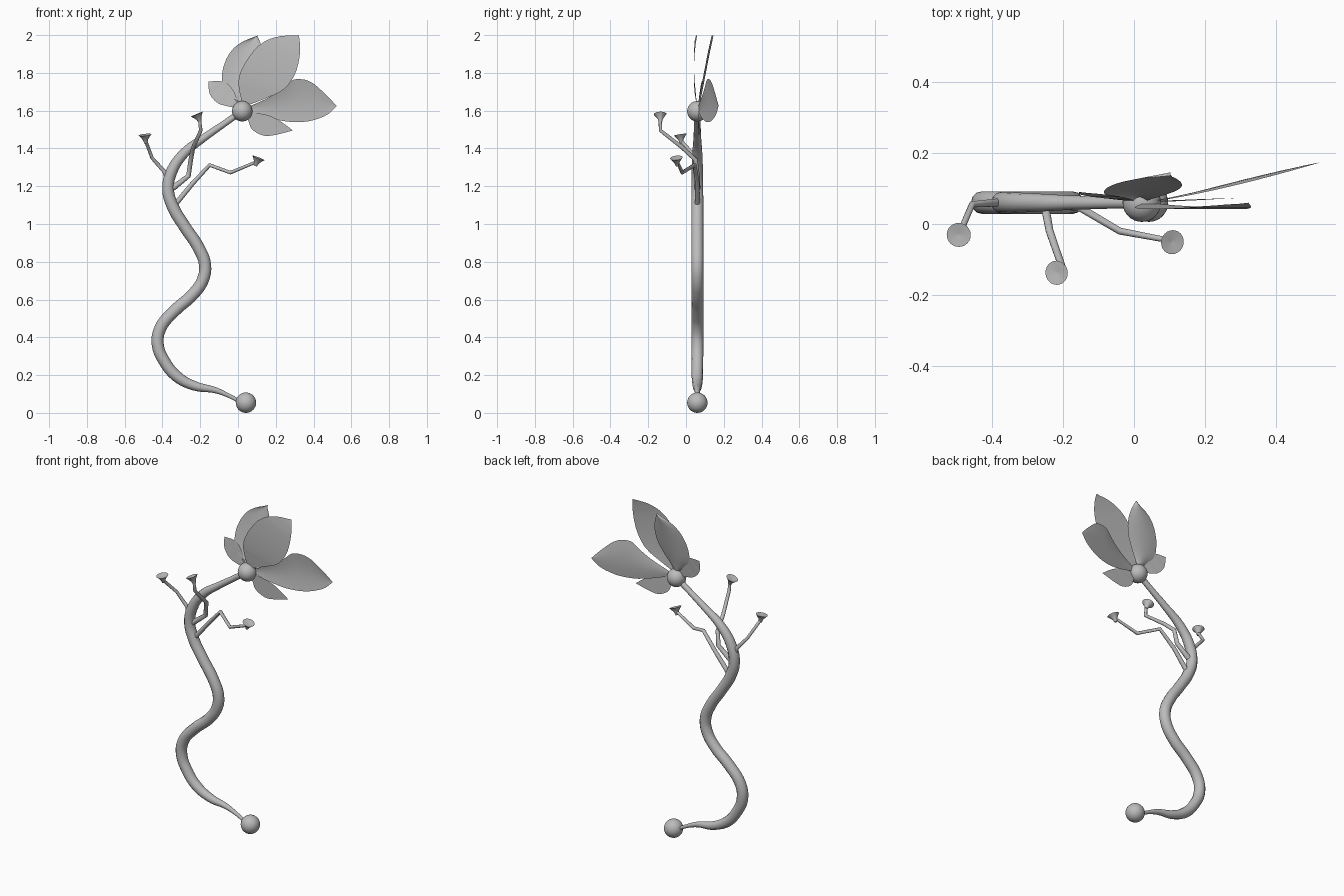
import bpy, bmesh, math
from mathutils import Vector
from mathutils.geometry import interpolate_bezier

if "Cube" in bpy.data.objects:
    bpy.data.objects.remove(bpy.data.objects["Cube"])

grey = bpy.data.materials.new("soft grey")
grey.diffuse_color = (0.5, 0.5, 0.5, 1)
grey.use_nodes = True
grey.node_tree.nodes["Principled BSDF"].inputs["Base Color"].default_value = grey.diffuse_color


def add_mesh(name, bm, angle=60):
    bmesh.ops.recalc_face_normals(bm, faces=bm.faces)
    me = bpy.data.meshes.new(name)
    bm.to_mesh(me)
    bm.free()
    ob = bpy.data.objects.new(name, me)
    bpy.context.collection.objects.link(ob)
    finish(ob, angle)
    return ob


def finish(ob, angle):
    ob.data.materials.clear()
    ob.data.materials.append(grey)
    bpy.ops.object.select_all(action='DESELECT')
    ob.select_set(True)
    bpy.context.view_layer.objects.active = ob
    bpy.ops.object.shade_smooth_by_angle(angle=math.radians(angle))


def ball(name, loc, r):
    bm = bmesh.new()
    bmesh.ops.create_uvsphere(bm, u_segments=32, v_segments=16, radius=r)
    bmesh.ops.translate(bm, verts=bm.verts, vec=loc)
    add_mesh(name, bm)


def tube(name, pts, smooth):
    """pts: (x, y, z, radius)"""
    cu = bpy.data.curves.new(name, 'CURVE')
    cu.dimensions = '3D'
    cu.bevel_depth = 1.0
    cu.bevel_resolution = 4
    cu.resolution_u = 6
    cu.use_fill_caps = True
    sp = cu.splines.new('BEZIER')
    sp.bezier_points.add(len(pts) - 1)
    for bp, (x, y, z, r) in zip(sp.bezier_points, pts):
        bp.co = (x, y, z)
        bp.radius = r
        bp.handle_left_type = bp.handle_right_type = 'AUTO' if smooth else 'VECTOR'
    ob = bpy.data.objects.new(name, cu)
    bpy.context.collection.objects.link(ob)
    bpy.ops.object.select_all(action='DESELECT')
    ob.select_set(True)
    bpy.context.view_layer.objects.active = ob
    bpy.ops.object.convert(target='MESH')
    finish(bpy.context.object, 60)


def cup(name, base, axis, r=0.034, h=0.045):
    """small flared trumpet with a shallow dished top"""
    bm = bmesh.new()
    q = Vector((0, 0, 1)).rotation_difference(Vector(axis))
    base, n, prev = Vector(base), 24, None
    for k, f in ((0.25, 0), (0.4, 0.4), (0.72, 0.75), (1, 1), (0.9, 1.0), (0.1, 0.85)):
        ring = [bm.verts.new(base + q @ Vector((r * k * math.cos(a), r * k * math.sin(a), h * f)))
                for a in (2 * math.pi * i / n for i in range(n))]
        if prev:
            for i in range(n):
                j = (i + 1) % n
                bm.faces.new((prev[i], prev[j], ring[j], ring[i]))
        else:
            bm.faces.new(ring[::-1])
        prev = ring
    bm.faces.new(prev)
    add_mesh(name, bm, 50)


def edge_line(pts, n):
    """smooth line through pts, sampled at n+1 places"""
    p = [Vector((x, 0, z)) for x, z in pts]
    out = []
    for i in range(len(p) - 1):
        a, b = p[max(i - 1, 0)], p[min(i + 2, len(p) - 1)]
        seg = interpolate_bezier(p[i], p[i] + (p[i + 1] - a) / 6, p[i + 1] - (b - p[i]) / 6, p[i + 1], 9)
        out += seg[:-1]
    out.append(p[-1])
    return [out[round(i * (len(out) - 1) / n)] for i in range(n + 1)]


def petal(name, left, right, depth, n=20, m=8):
    """thin sheet between two edges; depth(x, z, t, s) gives y"""
    bm = bmesh.new()
    L, R = edge_line(left, n), edge_line(right, n)
    rows = []
    for i in range(n + 1):
        row = []
        for j in range(m + 1):
            s = j / m
            v = L[i].lerp(R[i], s)
            v.y = depth(v.x, v.z, i / n, s)
            row.append(bm.verts.new(v))
        rows.append(row)
    for a, b in zip(rows, rows[1:]):
        for j in range(m):
            bm.faces.new((a[j], a[j + 1], b[j + 1], b[j]))
    bmesh.ops.remove_doubles(bm, verts=bm.verts, dist=1e-4)
    add_mesh(name, bm, 180)


# winding stem with balls at both ends
Y = 0.06
stem = [(0.01, .06, .010), (-.053, .093, .011), (-.12, .12, .016), (-.23, .143, .025),
        (-.32, .19, .03), (-.386, .267, .031), (-.425, .363, .032), (-.41, .45, .032),
        (-.333, .543, .032), (-.238, .628, .032), (-.185, .707, .032), (-.175, .787, .032),
        (-.21, .877, .032), (-.28, .983, .032), (-.344, 1.09, .032), (-.37, 1.184, .031),
        (-.35, 1.28, .030), (-.28, 1.38, .026), (-.175, 1.46, .020), (-.07, 1.533, .017),
        (.01, 1.59, .017)]
tube("stem", [(x, Y, z, r) for x, z, r in stem], True)
ball("root_ball", (.042, Y, .054), .054)
ball("flower_centre", (.022, Y, 1.597), .054)

# three crooked twigs, each with a cup
tube("left_twig", [(-.365, .06, 1.2, .016), (-.388, .06, 1.275, .011), (-.455, .055, 1.35, .009),
                   (-.487, -.02, 1.435, .009)], False)
cup("left_cup", (-.488, -.024, 1.428), (-.1, -.15, 1))
tube("middle_twig", [(-.345, .06, 1.19, .016), (-.262, .06, 1.255, .013), (-.25, .05, 1.34, .012),
                     (-.237, -.02, 1.405, .011), (-.197, -.135, 1.495, .010), (-.203, -.137, 1.55, .008)], False)
cup("middle_cup", (-.2, -.135, 1.54), (-.42, -.05, 1))
tube("right_twig", [(-.335, .06, 1.1, .014), (-.24, .06, 1.215, .012), (-.15, .045, 1.312, .011),
                    (-.04, -.02, 1.272, .010), (.088, -.044, 1.325, .008)], False)
cup("right_cup", (.092, -.046, 1.308), (.38, -.12, 1))

# five thin petals, outlined in the front plane
petal("small_left_petal",
      [(.01, 1.61), (-.04, 1.62), (-.107, 1.64), (-.15, 1.69), (-.155, 1.755)],
      [(.01, 1.61), (-.005, 1.66), (-.03, 1.715), (-.075, 1.753), (-.155, 1.755)],
      lambda x, z, t, s: .06 + .03 * t)
petal("back_petal",
      [(.02, 1.62), (-.035, 1.68), (-.08, 1.735), (-.08, 1.82), (-.047, 1.9), (.01, 1.957), (.102, 1.997)],
      [(.02, 1.62), (.055, 1.68), (.09, 1.735), (.122, 1.8), (.135, 1.87), (.125, 1.94), (.102, 1.997)],
      lambda x, z, t, s: .06 + .2 * (z - 1.62) * (.55 + .45 * t) + .03 * t * (1 - t) + .01 * math.sin(math.pi * s))
petal("large_top_petal",
      [(.03, 1.62), (.008, 1.7), (.005, 1.775), (.042, 1.86), (.116, 1.95), (.21, 1.992), (.322, 1.998)],
      [(.03, 1.62), (.14, 1.663), (.24, 1.71), (.3, 1.79), (.325, 1.88), (.328, 1.95), (.322, 1.998)],
      lambda x, z, t, s: .06 - .018 * math.sin(math.pi * t))
petal("large_right_petal",
      [(.03, 1.61), (.16, 1.668), (.24, 1.72), (.297, 1.765), (.38, 1.755), (.46, 1.69), (.522, 1.625)],
      [(.03, 1.61), (.125, 1.575), (.24, 1.545), (.33, 1.54), (.4, 1.55), (.475, 1.58), (.522, 1.625)],
      lambda x, z, t, s: .062 + .11 * max(0.0, (x - .03) / .49) ** 1.3
      + .01 * math.sin(math.pi * s) * math.sin(math.pi * t))
petal("small_lower_petal",
      [(.03, 1.6), (.1, 1.588), (.17, 1.572), (.23, 1.54), (.29, 1.495)],
      [(.03, 1.6), (.055, 1.545), (.075, 1.5), (.135, 1.468), (.2, 1.472), (.29, 1.495)],
      lambda x, z, t, s: .06 + .013 * t)
